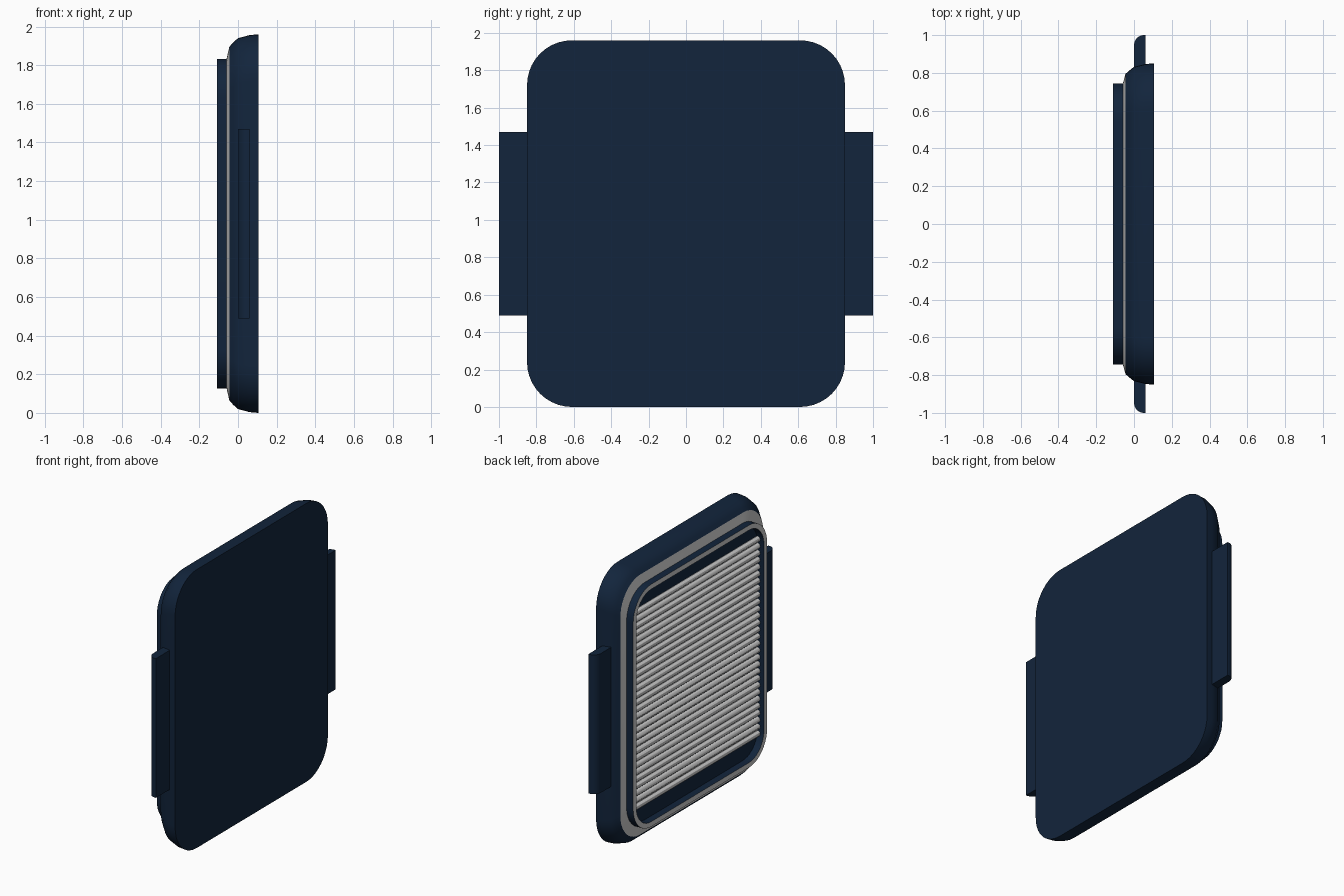
import bpy, bmesh, math
from mathutils import Matrix

if "Cube" in bpy.data.objects:
    bpy.data.objects.remove(bpy.data.objects["Cube"])

MID = 0.98
navy = bpy.data.materials.new("navy")
navy.diffuse_color = (0.006, 0.018, 0.045, 1)
navy.use_nodes = True
navy.node_tree.nodes["Principled BSDF"].inputs["Base Color"].default_value = navy.diffuse_color


def finish(name, bm, mat=None):
    me = bpy.data.meshes.new(name)
    bm.to_mesh(me)
    bm.free()
    ob = bpy.data.objects.new(name, me)
    bpy.context.collection.objects.link(ob)
    if mat:
        me.materials.append(mat)
    bpy.ops.object.select_all(action='DESELECT')
    ob.select_set(True)
    bpy.context.view_layer.objects.active = ob
    bpy.ops.object.shade_smooth_by_angle(angle=math.radians(30))
    return ob


def outline(bm, x, hy, hz, r, seg=10):
    """Rounded rectangle in the YZ plane, counter-clockwise from +x."""
    pts = []
    for k, (sy, sz) in enumerate([(1, 1), (-1, 1), (-1, -1), (1, -1)]):
        for i in range(seg + 1):
            a = math.pi / 2 * (k + i / seg)
            pts.append(bm.verts.new((x, sy * (hy - r) + r * math.cos(a),
                                     MID + sz * (hz - r) + r * math.sin(a))))
    return pts


def loft(name, rings, mat=None, cap_back=False, cap_front=False):
    bm = bmesh.new()
    loops = [outline(bm, *r) for r in rings]
    for a, b in zip(loops, loops[1:]):
        for i in range(len(a)):
            j = (i + 1) % len(a)
            bm.faces.new((a[i], b[i], b[j], a[j]))
    if cap_back:
        bm.faces.new(loops[0])
    if cap_front:
        bm.faces.new(loops[-1][::-1])
    return finish(name, bm, mat)


# Main shell, rounded toward the panel side
loft("shell", [(0.105, 0.85, 0.98, 0.24), (0.06, 0.847, 0.976, 0.237),
               (0.0, 0.832, 0.96, 0.235), (-0.025, 0.812, 0.938, 0.23),
               (-0.045, 0.795, 0.915, 0.22)], navy, cap_back=True)

# Grey sloped trim between shell and bezel
loft("trim_ring", [(-0.045, 0.795, 0.915, 0.22), (-0.06, 0.74, 0.85, 0.2)])

# Raised bezel, its grey lip and the recess
loft("bezel_side", [(-0.055, 0.745, 0.853, 0.2), (-0.11, 0.745, 0.853, 0.2)], navy)
loft("bezel_lip", [(-0.11, 0.745, 0.853, 0.2), (-0.11, 0.71, 0.818, 0.165)])
loft("recess", [(-0.11, 0.71, 0.818, 0.165), (-0.06, 0.71, 0.818, 0.165)],
     navy, cap_front=True)

# Horizontal grille rods
bm = bmesh.new()
N = 29
for i in range(N):
    z = MID + 0.685 * (2 * i / (N - 1) - 1)
    bmesh.ops.create_cone(bm, cap_ends=True, segments=12, radius1=0.02, radius2=0.02,
                          depth=1.41, matrix=Matrix.Translation((-0.065, 0, z))
                          @ Matrix.Rotation(math.pi / 2, 4, 'X'))
finish("grille_rods", bm)

# Side tabs with a rounded outer edge
for side, label in ((1, "left"), (-1, "right")):
    prof = [(0.06, 0.8), (0.06, 1.0)]
    prof += [(0.05 - 0.05 * math.sin(a), 0.945 + 0.055 * math.cos(a))
             for a in (math.pi / 2 * i / 6 for i in range(7))]
    prof.append((0.0, 0.8))
    bm = bmesh.new()
    f = bm.faces.new([bm.verts.new((x, y * side, 0.49)) for x, y in prof])
    ext = bmesh.ops.extrude_face_region(bm, geom=[f])
    bmesh.ops.translate(bm, vec=(0, 0, 0.98),
                        verts=[v for v in ext["geom"] if isinstance(v, bmesh.types.BMVert)])
    bmesh.ops.recalc_face_normals(bm, faces=bm.faces)
    finish("side_tab_" + label, bm, navy)
